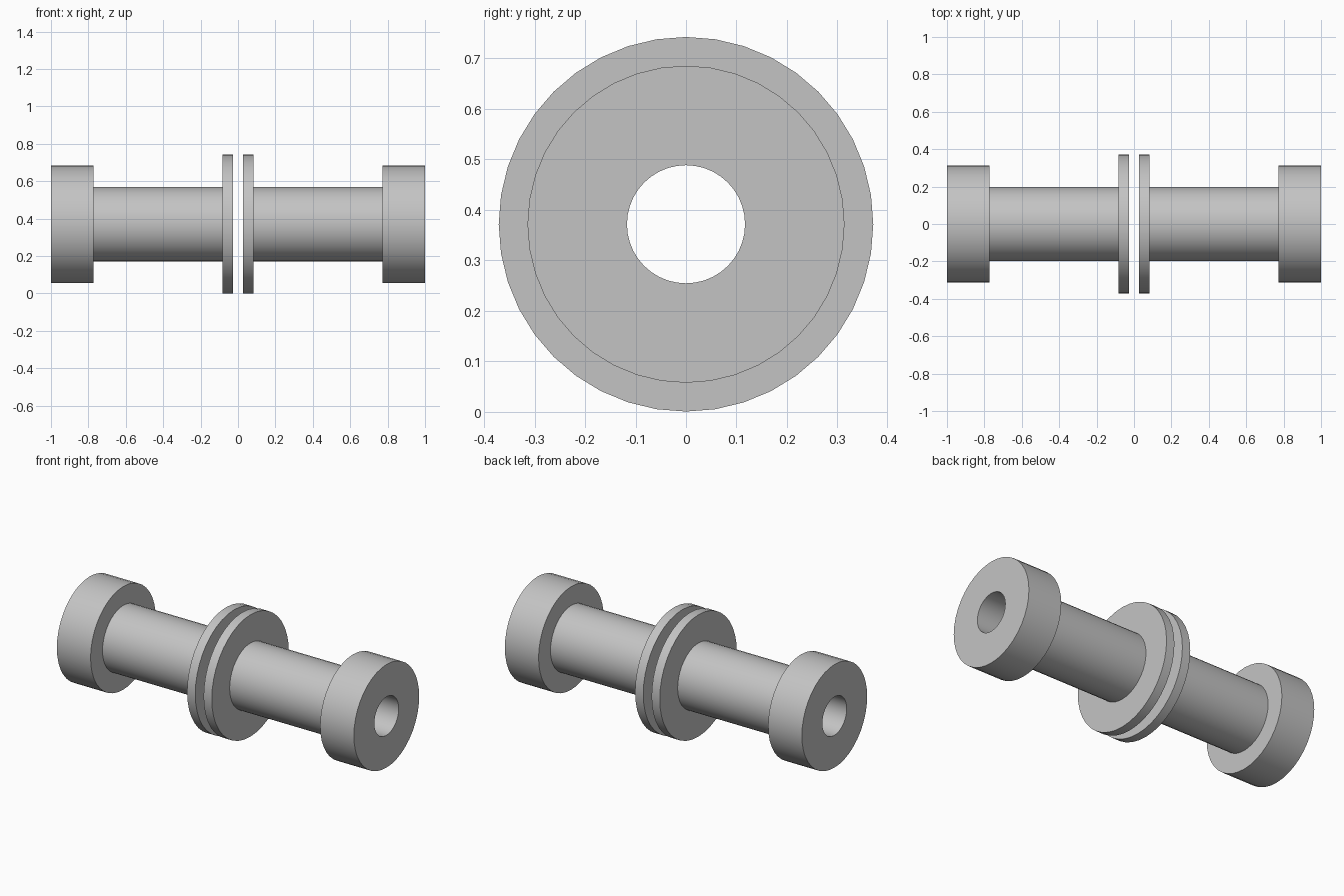
import bpy, bmesh, math

cube = bpy.data.objects.get("Cube")
if cube:
    bpy.data.objects.remove(cube, do_unlink=True)

grey = bpy.data.materials.new("plain_grey")
grey.use_nodes = True
colour = (0.55, 0.55, 0.55, 1)
grey.diffuse_color = colour
grey.node_tree.nodes["Principled BSDF"].inputs["Base Color"].default_value = colour

BORE, TUBE, HUB, FLANGE = 0.117, 0.199, 0.314, 0.371
FLANGE_IN, FLANGE_OUT, HUB_IN, END = 0.028, 0.083, 0.773, 1.0


def ring(bm, x, radius, count):
    """Circle of vertices around the x axis."""
    return [bm.verts.new((x, radius * math.sin(math.tau * i / count),
                          FLANGE + radius * math.cos(math.tau * i / count)))
            for i in range(count)]


def make_bushing(name, side):
    # Closed profile of (x, radius), revolved around the x axis
    profile = [(FLANGE_IN, BORE), (FLANGE_IN, FLANGE), (FLANGE_OUT, FLANGE),
               (FLANGE_OUT, TUBE), (HUB_IN, TUBE), (HUB_IN, HUB),
               (END, HUB), (END, BORE)]
    count = 40
    bm = bmesh.new()
    rings = [ring(bm, side * x, r, count) for x, r in profile]
    for a, b in zip(rings, rings[1:] + rings[:1]):
        for i in range(count):
            j = (i + 1) % count
            bm.faces.new((a[i], a[j], b[j], b[i]))
    bmesh.ops.recalc_face_normals(bm, faces=bm.faces)
    mesh = bpy.data.meshes.new(name)
    bm.to_mesh(mesh)
    bm.free()
    mesh.materials.append(grey)
    obj = bpy.data.objects.new(name, mesh)
    bpy.context.collection.objects.link(obj)
    # Smooth around the barrel, sharp at the shoulders
    bpy.ops.object.select_all(action='DESELECT')
    obj.select_set(True)
    bpy.context.view_layer.objects.active = obj
    bpy.ops.object.shade_smooth_by_angle(angle=math.radians(30))


# Two separate flanged bushings, facing each other across a narrow gap
make_bushing("left_bushing", 1)
make_bushing("right_bushing", -1)
